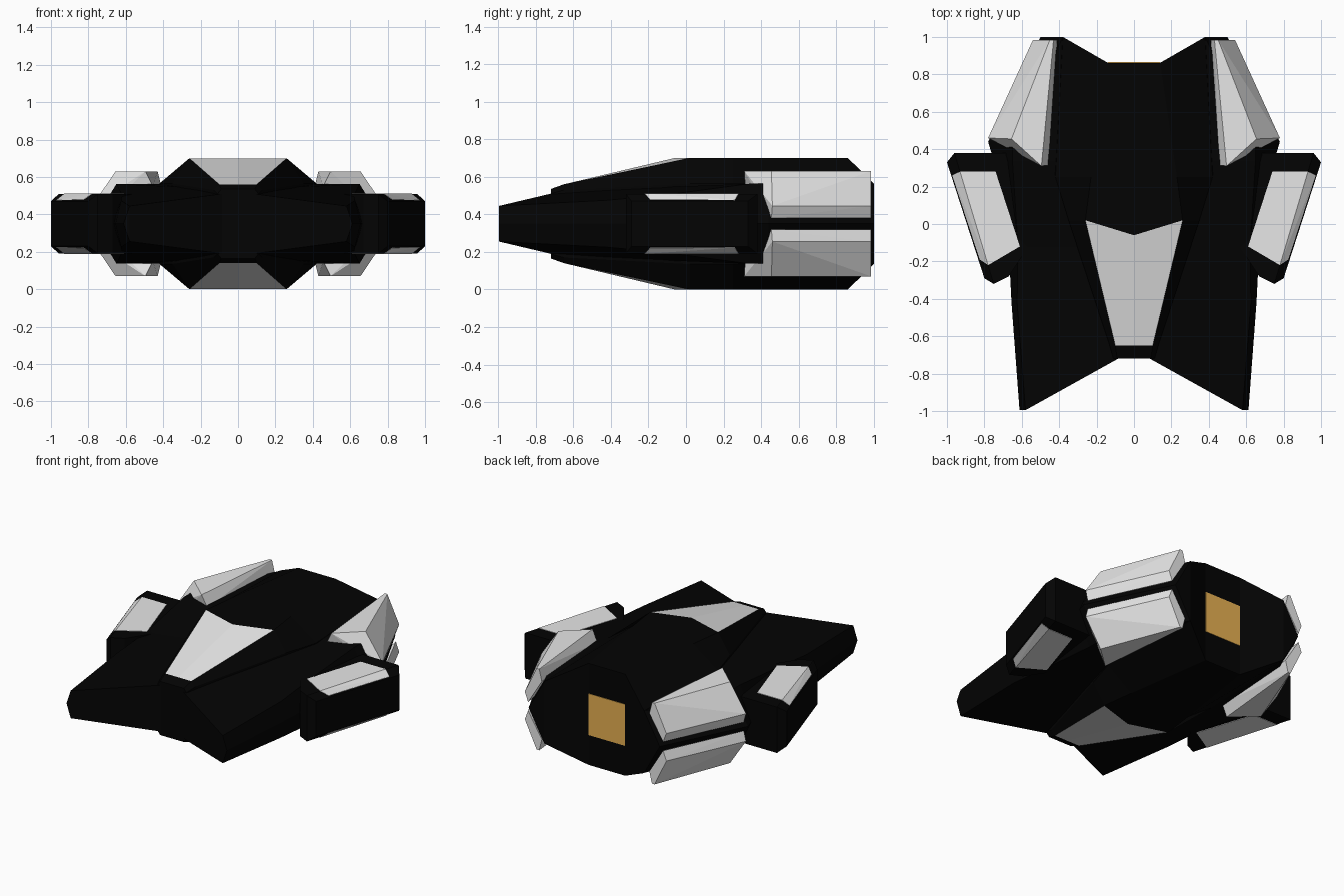
import bpy, bmesh

cube = bpy.data.objects.get("Cube")
if cube:
    bpy.data.objects.remove(cube)

MID = 0.35  # height of the horizontal symmetry plane


def material(name, color):
    m = bpy.data.materials.new(name)
    m.use_nodes = True
    m.diffuse_color = (*color, 1)
    bsdf = m.node_tree.nodes["Principled BSDF"]
    bsdf.inputs["Base Color"].default_value = (*color, 1)
    bsdf.inputs["Roughness"].default_value = 0.7
    return m


black = material("hull black", (0.001, 0.001, 0.001))
grey = material("armour light grey", (0.8, 0.8, 0.8))
gold = material("engine gold", (0.8, 0.44, 0.085))


def finish(name, bm, mats):
    """Make the object and mirror its upper right quarter across x and z."""
    mesh = bpy.data.meshes.new(name)
    bm.to_mesh(mesh)
    bm.free()
    for m in mats:
        mesh.materials.append(m)
    ob = bpy.data.objects.new(name, mesh)
    bpy.context.collection.objects.link(ob)
    ob.location.z = MID
    mirror = ob.modifiers.new("mirror", 'MIRROR')
    mirror.use_axis = (True, False, True)
    mirror.merge_threshold = 0.0005
    return ob


def loft(name, sections, mats, rule=None):
    """Skin quarter sections from front to back and close both ends."""
    bm = bmesh.new()
    rows = [[bm.verts.new(p) for p in s] for s in sections]
    for a, b in zip(rows, rows[1:]):
        for i in range(len(a) - 1):
            bm.faces.new((a[i], a[i + 1], b[i + 1], b[i]))
    for row in (rows[0], rows[-1]):
        base = [v if v.co.z == 0 else bm.verts.new((v.co.x, v.co.y, 0)) for v in row]
        for i in range(len(row) - 1):
            corners = [row[i], row[i + 1], base[i + 1], base[i]]
            bm.faces.new(list(dict.fromkeys(corners)))
    bmesh.ops.recalc_face_normals(bm, faces=bm.faces)
    if sum(f.normal.z * f.calc_area() for f in bm.faces) < 0:
        bmesh.ops.reverse_faces(bm, faces=bm.faces)
    bm.normal_update()
    if rule:
        for f in bm.faces:
            f.material_index = rule(f)
    return finish(name, bm, mats)


def solid(name, points, mat):
    """Convex block, left open where it meets a mirror plane."""
    bm = bmesh.new()
    for p in points:
        bm.verts.new(p)
    bmesh.ops.convex_hull(bm, input=bm.verts)
    inner = [f for f in bm.faces
             if all(v.co.z == 0 for v in f.verts) or all(v.co.x == 0 for v in f.verts)]
    bmesh.ops.delete(bm, geom=inner, context='FACES_ONLY')
    bmesh.ops.dissolve_limit(bm, angle_limit=0.01, verts=bm.verts, edges=bm.edges)
    bmesh.ops.recalc_face_normals(bm, faces=bm.faces)
    top = max(bm.faces, key=lambda f: f.calc_center_median().z)
    if top.normal.z < -0.01:
        bmesh.ops.reverse_faces(bm, faces=bm.faces)
    return finish(name, bm, [mat])


# Central hull: wedge nose, flat back, recessed stern; grey canopy on the wedge
def canopy_rule(f):
    return int(f.normal.z > 0.9 and -0.65 < f.calc_center_median().y < 0)


loft("central_hull", [
    [(0, -.72, .185), (.09, -.72, .185), (.11, -.72, .16), (.11, -.72, 0)],
    [(0, -.65, .21), (.10, -.65, .21), (.13, -.65, .18), (.13, -.65, 0)],
    [(0, -.06, .35), (.26, .02, .35), (.35, .02, .215), (.35, .02, 0)],
    [(0, .25, .35), (.23, .25, .35), (.42, .25, .215), (.42, .25, 0)],
    [(0, .862, .35), (.14, .862, .35), (.38, 1, .215), (.5, 1, 0)],
], [black, grey], canopy_rule)

# Wing body: forked prongs rising to the rear deck, core between the armour plates
loft("wing_body", [
    [(0, -.72, .16), (.085, -.72, .16), (.58, -.995, .095), (.612, -.995, 0)],
    [(0, -.42, .178), (.2, -.42, .178), (.625, -.42, .125), (.655, -.42, 0)],
    [(0, -.12, .195), (.28, -.12, .195), (.62, -.12, .152), (.67, -.12, 0)],
    [(0, .34, .213), (.38, .34, .213), (.65, .34, .213), (.75, .34, 0)],
    [(0, .44, .213), (.38, .44, .213), (.65, .44, .213), (.78, .44, 0)],
    [(0, .8, .2), (.3, .9, .2), (.38, 1, .213), (.5, 1, 0)],
], [black])

# Side pods with a chamfered outer top edge
pod_top = [(.96, .38), (.75, -.32), (.67, -.28), (.55, -.1), (.55, .38)]
pod_rim = [(1, .33), (.8, -.29)]
solid("side_pod", [(x, y, h) for x, y in pod_top for h in (0, .158)]
      + [(x, y, h) for x, y in pod_rim for h in (0, .12)], black)

# Thin grey plates folded over the pod chamfer
plate = [(.74, .28, .158), (.61, -.12, .158), (.78, -.22, .158),
         (.93, .28, .158), (.972, .26, .124), (.825, -.19, .126)]
solid("pod_plate", [(x, y, h + d) for x, y, h in plate for d in (0, .003)], grey)

# Rear armour blocks, upper pair mirrored below
solid("rear_armour", [
    (.455, .315, .2), (.495, .31, .28), (.655, .455, .28), (.78, .46, .095), (.76, .455, .03),
    (.41, .985, .2), (.43, .985, .28), (.45, .985, .28), (.54, .985, .095), (.515, .985, .03),
], grey)

# Engine panel in the stern recess
solid("engine_panel", [(x, y, h) for x in (0, .14) for y in (.859, .865) for h in (0, .143)], gold)
